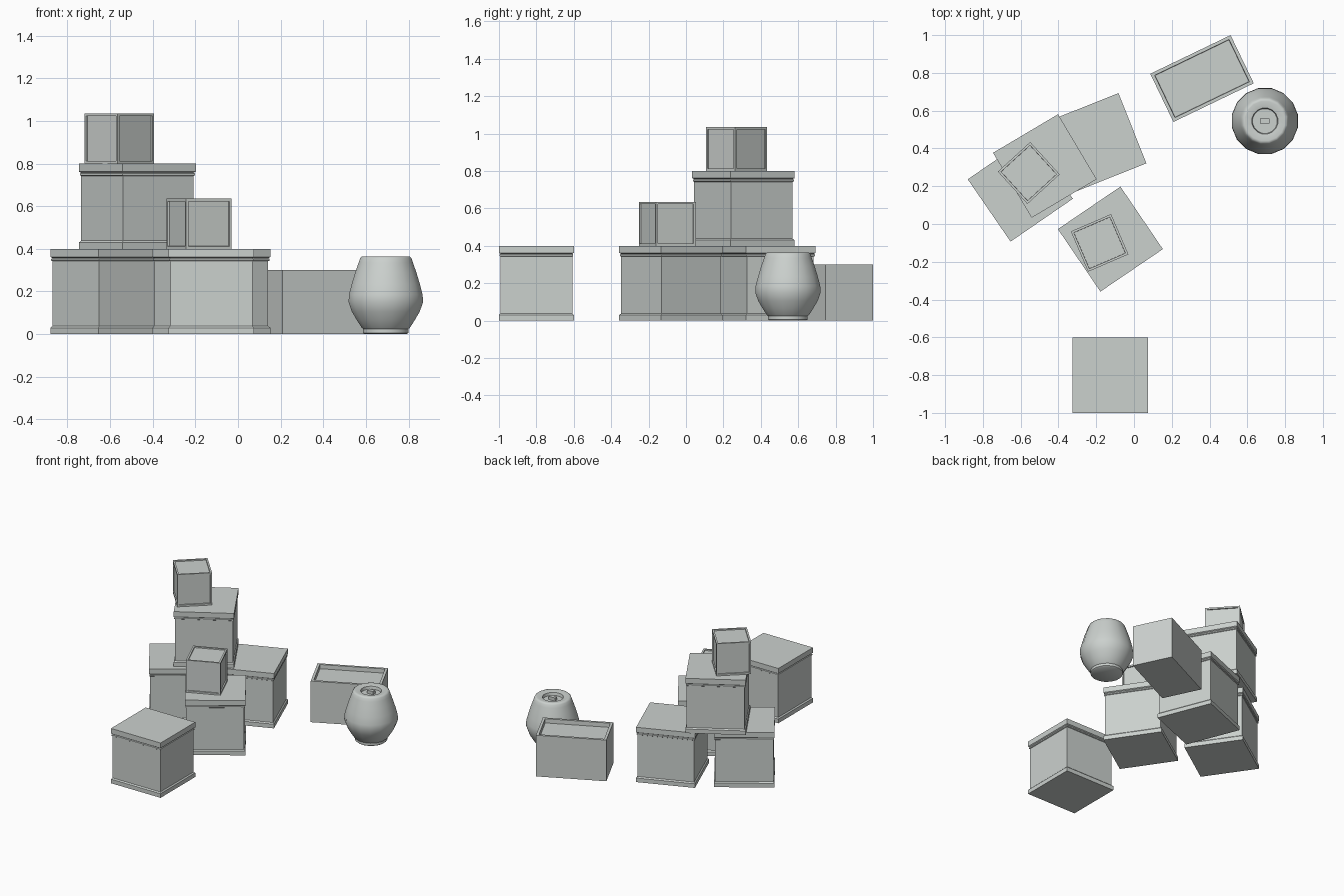
import bpy, bmesh, math
from mathutils import Matrix

if "Cube" in bpy.data.objects:
    bpy.data.objects.remove(bpy.data.objects["Cube"], do_unlink=True)

grey = bpy.data.materials.new("pale grey")
grey.use_nodes = True
colour = (0.6, 0.635, 0.615, 1)
grey.diffuse_color = colour
grey.node_tree.nodes["Principled BSDF"].inputs["Base Color"].default_value = colour


def finish(name, bm, x, y, z=0, turn=0):
    bmesh.ops.recalc_face_normals(bm, faces=bm.faces)
    mesh = bpy.data.meshes.new(name)
    bm.to_mesh(mesh)
    bm.free()
    mesh.materials.append(grey)
    ob = bpy.data.objects.new(name, mesh)
    ob.location = (x, y, z)
    ob.rotation_euler.z = math.radians(turn)
    bpy.context.collection.objects.link(ob)
    return ob


def lathe(profile, sides):
    """Stack rings of (apothem-or-radius, height), capped at both ends."""
    bm = bmesh.new()
    rings = []
    for r, z in profile:
        angles = [math.tau * (i + 0.5) / sides for i in range(sides)]
        rings.append([bm.verts.new((r * math.cos(a), r * math.sin(a), z)) for a in angles])
    for low, high in zip(rings, rings[1:]):
        for i in range(sides):
            j = (i + 1) % sides
            bm.faces.new((low[i], low[j], high[j], high[i]))
    bm.faces.new(rings[0][::-1])
    bm.faces.new(rings[-1])
    return bm


def block(sx, sy, sz):
    bm = bmesh.new()
    bmesh.ops.create_cube(bm, size=1)
    bmesh.ops.transform(bm, verts=bm.verts,
                        matrix=Matrix.Diagonal((sx, sy, sz, 1)) @ Matrix.Translation((0, 0, 0.5)))
    bm.normal_update()
    return bm


# Large lidded crates: skirt, body, bead and lid
crate_profile = [(0.2, 0), (0.2, 0.03), (0.192, 0.038), (0.192, 0.342), (0.197, 0.345),
                 (0.197, 0.353), (0.192, 0.357), (0.2, 0.362), (0.2, 0.4)]
crates = {
    "front_crate": (-0.125, -0.8, 0, 0),
    "left_pile_crate": (-0.602, 0.185, 0, 34.5),
    "back_pile_crate": (-0.194, 0.433, 0, 21.7),
    "near_pile_crate": (-0.125, -0.08, 0, 34.2),
    "upper_crate": (-0.472, 0.307, 0.4, 30.7),
}
for name, place in crates.items():
    finish(name, lathe([(r * math.sqrt(2), z) for r, z in crate_profile], 4), *place)

# Small boxes with a shallow panel in every face
for name, place in {"top_box": (-0.557, 0.27, 0.8, 42.4),
                    "near_box": (-0.182, -0.1, 0.4, 23.3)}.items():
    bm = block(0.232, 0.232, 0.235)
    bmesh.ops.inset_individual(bm, faces=bm.faces[:], thickness=0.017)
    panels = [f for f in bm.faces if max(abs(c) for c in f.normal) > 0.9
              and all(len(e.link_faces) == 2 for e in f.edges) and f.calc_area() > 0.02]
    bmesh.ops.inset_individual(bm, faces=panels, thickness=0.001, depth=-0.008)
    finish(name, bm, *place)

# Long box with a sunken top
bm = block(0.472, 0.283, 0.3)
lid = [f for f in bm.faces if f.normal.z > 0.9]
bmesh.ops.inset_individual(bm, faces=lid, thickness=0.025)
bmesh.ops.inset_individual(bm, faces=lid, thickness=0.002, depth=-0.03)
finish("long_box", bm, 0.36, 0.77, 0, 25.7)

# Round jar with foot, belly, rim and sunken lid
jar_profile = [(0.1, 0), (0.108, 0.006), (0.108, 0.024), (0.115, 0.03), (0.138, 0.065),
               (0.162, 0.105), (0.178, 0.15), (0.176, 0.185), (0.163, 0.235), (0.146, 0.29),
               (0.13, 0.335), (0.123, 0.355), (0.116, 0.363), (0.106, 0.365),
               (0.07, 0.358), (0.066, 0.338)]
jar = finish("jar", lathe(jar_profile, 16), 0.693, 0.545)
bpy.ops.object.select_all(action="DESELECT")
jar.select_set(True)
bpy.context.view_layer.objects.active = jar
bpy.ops.object.shade_smooth_by_angle(angle=math.radians(40))
finish("jar_handle", block(0.05, 0.026, 0.024), 0.693, 0.545, 0.337)
